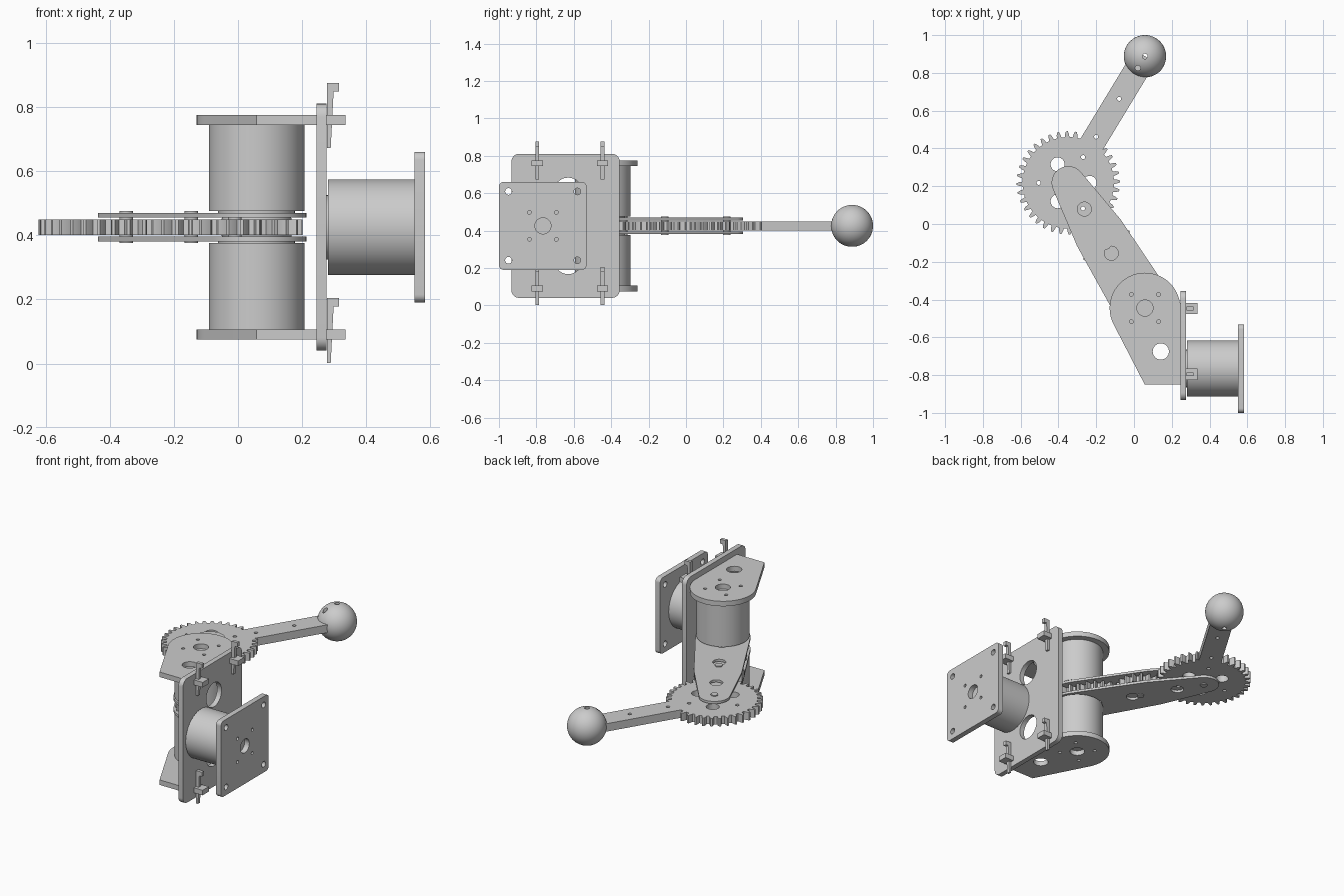
import bpy, bmesh, math
from math import cos, sin, pi, radians
from mathutils import Matrix, Vector

cube = bpy.data.objects.get("Cube")
if cube:
    bpy.data.objects.remove(cube, do_unlink=True)

GREY = (0.6, 0.6, 0.6, 1)
mat = bpy.data.materials.new("plain_grey")
mat.use_nodes = True
mat.diffuse_color = GREY
mat.node_tree.nodes["Principled BSDF"].inputs["Base Color"].default_value = GREY

# Extrusion frames: local (u, v, w) to world for each extrusion axis
FRAMES = {
    "Z": Matrix.Identity(4),
    "X": Matrix(((0, 0, 1, 0), (1, 0, 0, 0), (0, 1, 0, 0), (0, 0, 0, 1))),
    "Y": Matrix(((1, 0, 0, 0), (0, 0, -1, 0), (0, 1, 0, 0), (0, 0, 0, 1))),
}


def arc(c, r, a0, a1, n=32):
    steps = [radians(a0 + (a1 - a0) * i / n) for i in range(n + 1)]
    return [(c[0] + r * cos(a), c[1] + r * sin(a)) for a in steps]


def circle(c, r, n=32):
    return arc(c, r, 0, 360, n)[:-1]


def rounded_rect(u0, u1, v0, v1, r):
    return (arc((u1 - r, v1 - r), r, 0, 90, 6) + arc((u0 + r, v1 - r), r, 90, 180, 6)
            + arc((u0 + r, v0 + r), r, 180, 270, 6) + arc((u1 - r, v0 + r), r, 270, 360, 6))


def finish(ob):
    ob.data.materials.clear()
    ob.data.materials.append(mat)
    bpy.ops.object.select_all(action='DESELECT')
    ob.select_set(True)
    bpy.context.view_layer.objects.active = ob
    bpy.ops.object.shade_smooth_by_angle(angle=radians(30))


def plate(name, outline, w0, w1, holes=(), axis="Z"):
    """Extrude a flat outline with holes from w0 to w1 along an axis."""
    cu = bpy.data.curves.new(name, 'CURVE')
    cu.dimensions = '2D'
    cu.fill_mode = 'BOTH'
    cu.extrude = (w1 - w0) / 2
    for loop in [outline, *holes]:
        sp = cu.splines.new('POLY')
        sp.points.add(len(loop) - 1)
        for p, (u, v) in zip(sp.points, loop):
            p.co = (u, v, 0, 1)
        sp.use_cyclic_u = True
    tmp = bpy.data.objects.new(name + "_curve", cu)
    bpy.context.collection.objects.link(tmp)
    deps = bpy.context.evaluated_depsgraph_get()
    me = bpy.data.meshes.new_from_object(tmp.evaluated_get(deps))
    bpy.data.objects.remove(tmp, do_unlink=True)
    bm = bmesh.new()
    bm.from_mesh(me)
    bmesh.ops.remove_doubles(bm, verts=bm.verts, dist=1e-5)
    bmesh.ops.recalc_face_normals(bm, faces=bm.faces)
    bm.to_mesh(me)
    bm.free()
    me.transform(FRAMES[axis] @ Matrix.Translation((0, 0, (w0 + w1) / 2)))
    ob = bpy.data.objects.new(name, me)
    bpy.context.collection.objects.link(ob)
    finish(ob)
    return ob


def square_holes(c, d, r):
    return [circle((c[0] + i * d, c[1] + j * d), r, 16) for i in (-1, 1) for j in (-1, 1)]


MID = 0.425                   # height of the gear train
ELBOW = (-0.348, 0.218)
SHOULDER = (0.058, -0.445)
BALL = (0.058, 0.888)


def along(a, b, u, v=0):
    """Point u along the line a-b and v to its left."""
    d = (Vector(b) - Vector(a)).normalized()
    return (a[0] + d.x * u - d.y * v, a[1] + d.y * u + d.x * v)


def link(u, v=0):
    return along(SHOULDER_LINE[0], SHOULDER_LINE[1], u, v)


SHOULDER_LINE = (ELBOW, SHOULDER)
SPAN = (Vector(SHOULDER) - Vector(ELBOW)).length
LINK_ANGLE = math.atan2(SHOULDER[1] - ELBOW[1], SHOULDER[0] - ELBOW[0])

# Base plate and the motor fixed to it
plate("base_plate", rounded_rect(-0.933, -0.355, 0.04, 0.81, 0.04), 0.245, 0.276,
      [circle((-0.63, MID + s * 0.183), 0.075) for s in (-1, 1)], "X")
HUB = (-0.765, MID)
plate("base_motor", circle(HUB, 0.149, 64), 0.281, 0.551, axis="X")
plate("base_motor_boss", circle(HUB, 0.1), 0.27, 0.285, axis="X")
plate("base_motor_flange", rounded_rect(-1, -0.532, 0.19, 0.66, 0.025), 0.55, 0.583,
      [circle(HUB, 0.043), *square_holes(HUB, 0.072, 0.01),
       *square_holes(HUB, 0.184, 0.018)], "X")

# Upper and lower cheeks, motors, tabs and wedge keys
cheek = arc(SHOULDER, 0.187, 0, 207) + [(0.057, -0.85), (0.245, -0.85)]
for side, s in (("upper", 1), ("lower", -1)):
    def span(a, b):
        return sorted((MID + s * a, MID + s * b))
    plate(side + "_cheek", cheek, *span(0.319, 0.35),
          [circle(SHOULDER, 0.043), circle((0.142, -0.675), 0.043),
           *square_holes(SHOULDER, 0.072, 0.01)])
    plate(side + "_motor", circle(SHOULDER, 0.149, 64), *span(0.05, 0.32))
    plate(side + "_motor_boss", circle(SHOULDER, 0.12), *span(0.042, 0.052))
    for end, y in (("front", -0.795), ("back", -0.447)):
        plate(f"{side}_{end}_tab", [(0.24, y - 0.03), (0.335, y - 0.03),
              (0.335, y + 0.03), (0.24, y + 0.03)], *span(0.319, 0.35))
        z = MID + s * 0.335 - 0.088
        plate(f"{side}_{end}_key", [(0.277, z), (0.289, z), (0.298, z + 0.176),
              (0.315, z + 0.176), (0.315, z + 0.203), (0.277, z + 0.203)],
              -y - 0.01, -y + 0.01, axis="Y")

# Paired link plates carrying the gear train
half = [(u, v) for u, v in arc((0, 0), 0.088, 99, 261)]
half += [(0.31, -0.135)] + arc((SPAN, 0), 0.155, -93, 93) + [(0.31, 0.135)]
outline = [link(u, v) for u, v in half]
for side, z0 in (("upper", 0.455), ("lower", 0.381)):
    plate(side + "_link", outline, z0, z0 + 0.015,
          [circle(link(u), 0.037) for u in (0.163, 0.437)])

# Gears meshing in a row
MODULE = SPAN / 54


def gear(name, c, teeth, phase, holes=()):
    pitch = MODULE * teeth / 2 * 1.0
    profile = [(-0.30, -0.017), (-0.22, 0), (-0.1, 0.014),
               (0.1, 0.014), (0.22, 0), (0.30, -0.017)]
    pts = []
    for i in range(teeth):
        for t, dr in profile:
            a = LINK_ANGLE + (i + t + phase) * 2 * pi / teeth
            r = pitch + dr
            pts.append((c[0] + r * cos(a), c[1] + r * sin(a)))
    plate(name, pts, 0.40, 0.449, holes)


gear_holes = [circle(along(ELBOW, (ELBOW[0] + 1, ELBOW[1]), 0.113 * cos(a), 0.113 * sin(a)), 0.037)
              for a in (0, 2 * pi / 3, 4 * pi / 3)]
gear_holes += [circle((ELBOW[0] + 0.157 * cos(a), ELBOW[1] + 0.157 * sin(a)), 0.011, 16)
               for a in (pi / 3, pi, 5 * pi / 3)]
idlers = [MODULE * 27, MODULE * 45]
gear("elbow_gear", ELBOW, 36, 0, gear_holes)
gear("first_idler_gear", link(idlers[0]), 18, 0.5)
gear("second_idler_gear", link(idlers[1]), 18, 0)
gear("drive_gear", SHOULDER, 18, 0.5)
for name, u in zip(("elbow", "first_idler", "second_idler"), [0] + idlers):
    plate(name + "_shaft", circle(link(u), 0.021), 0.376, 0.476)

# Forearm bar and ball with vertical drill holes
reach = (Vector(BALL) - Vector(ELBOW)).length
bar = [along(ELBOW, BALL, u, v) for u, v in
       ((0.2, -0.066), (reach, -0.066), (reach, 0.066), (0.2, 0.066))]
plate("forearm_bar", bar, 0.40, 0.449,
      [circle(along(ELBOW, BALL, u), 0.011, 16) for u in (0.285, 0.52)])
bpy.ops.mesh.primitive_uv_sphere_add(segments=64, ring_count=32, radius=0.112,
                                     location=(*BALL, MID))
ball = bpy.context.object
ball.name = "ball_end"
for u in (reach, reach - 0.073):
    cutter = plate("drill_cutter", circle(along(ELBOW, BALL, u), 0.014, 24), 0.2, 0.7)
    cutter.hide_render = True
    mod = ball.modifiers.new("drill", 'BOOLEAN')
    mod.operation = 'DIFFERENCE'
    mod.solver = 'EXACT'
    mod.object = cutter
    bpy.context.view_layer.objects.active = ball
    bpy.ops.object.modifier_apply(modifier=mod.name)
    bpy.data.objects.remove(cutter, do_unlink=True)
finish(ball)
